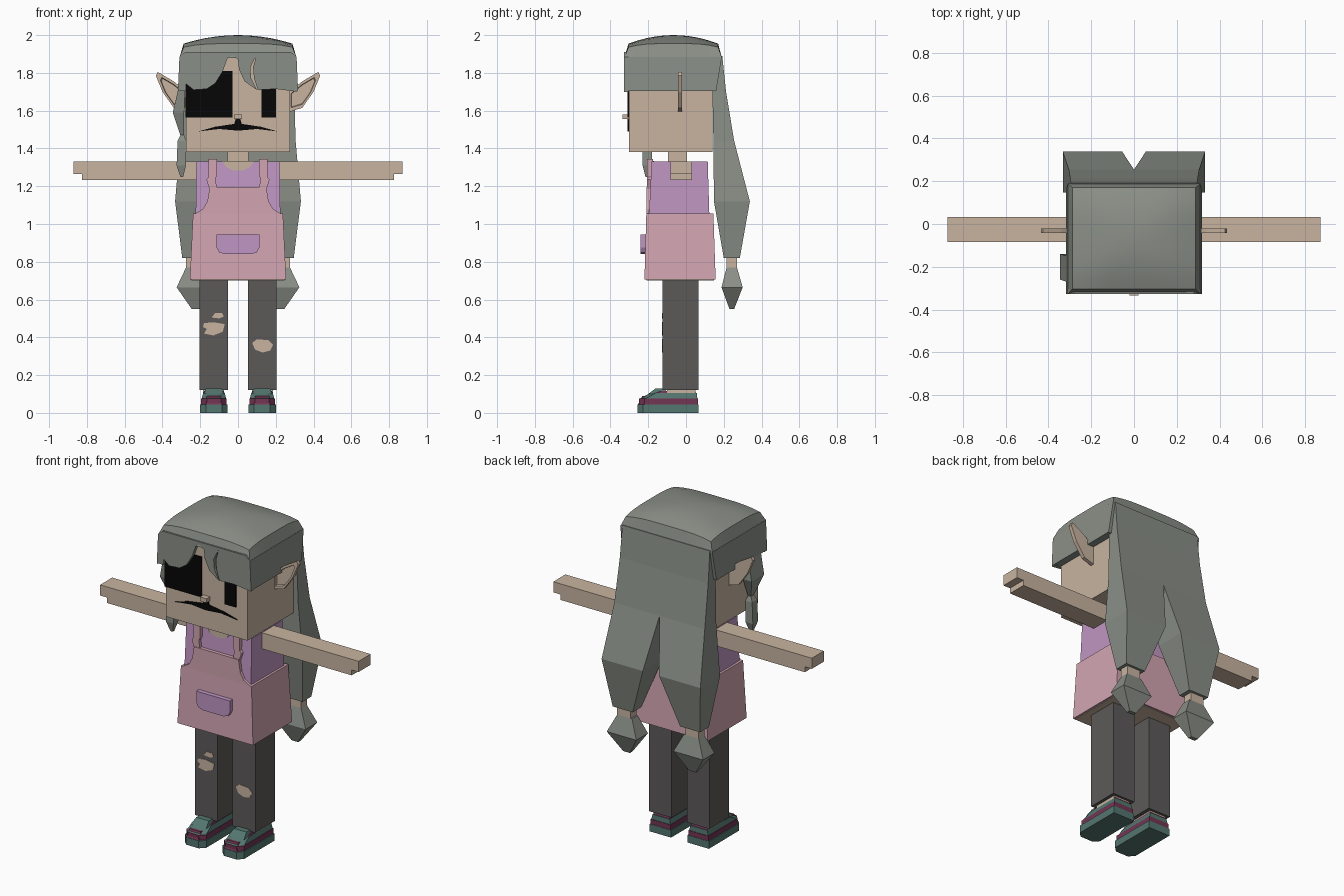
import bpy
import bmesh
from math import hypot, radians

cube = bpy.data.objects.get("Cube")
if cube:
    bpy.data.objects.remove(cube, do_unlink=True)


def material(name, hex_colour):
    """Flat material from an sRGB hex string."""
    parts = [int(hex_colour[i:i + 2], 16) / 255 for i in (0, 2, 4)]
    colour = [c / 12.92 if c < 0.04 else ((c + 0.055) / 1.055) ** 2.4 for c in parts] + [1]
    mat = bpy.data.materials.new(name)
    mat.use_nodes = True
    mat.diffuse_color = colour
    shader = next(n for n in mat.node_tree.nodes if n.type == "BSDF_PRINCIPLED")
    shader.inputs["Base Color"].default_value = colour
    shader.inputs["Roughness"].default_value = 0.9
    return mat


skin = material("skin", "c8b4a0")
hair = material("grey hair", "8a8f87")
pink = material("apron pink", "d2a5b2")
purple = material("shirt purple", "c096c3")
denim = material("dark denim", "5c5a59")
teal = material("shoe teal", "54766f")
maroon = material("shoe maroon", "733554")
black = material("eye black", "060606")


def finish(name, bm, mat, mirror=False):
    bmesh.ops.recalc_face_normals(bm, faces=bm.faces)
    mesh = bpy.data.meshes.new(name)
    bm.to_mesh(mesh)
    bm.free()
    mesh.materials.append(mat)
    obj = bpy.data.objects.new(name, mesh)
    bpy.context.collection.objects.link(obj)
    if mirror:
        obj.modifiers.new("Mirror", "MIRROR").use_mirror_merge = False
    return obj


def loft(name, mat, rings, mirror=False, toe=0):
    """Join rectangles (z, x min, x max, y min, y max); toe clips front corners."""
    bm = bmesh.new()
    loops = []
    for z, x0, x1, y0, y1 in rings:
        points = [(x0, y1), (x0, y0), (x1, y0), (x1, y1)]
        if toe:
            points[1:3] = [(x0, y0 + toe), (x0 + toe, y0), (x1 - toe, y0), (x1, y0 + toe)]
        loops.append([bm.verts.new((x, y, z)) for x, y in points])
    for low, high in zip(loops, loops[1:]):
        for i in range(len(low)):
            bm.faces.new((low[i - 1], low[i], high[i], high[i - 1]))
    bm.faces.new(loops[0])
    bm.faces.new(loops[-1])
    return finish(name, bm, mat, mirror)


def box(name, mat, x0, x1, y0, y1, z0, z1, mirror=False, toe=0):
    return loft(name, mat, [(z0, x0, x1, y0, y1), (z1, x0, x1, y0, y1)], mirror, toe)


def plate(name, mat, outline, front, back, mirror=False):
    """Extrude an (x, z) outline from front to back along y."""
    bm = bmesh.new()
    face = bm.faces.new([bm.verts.new((x, front, z)) for x, z in outline])
    made = bmesh.ops.extrude_face_region(bm, geom=[face])["geom"]
    for item in made:
        if isinstance(item, bmesh.types.BMVert):
            item.co.y = back
    return finish(name, bm, mat, mirror)


def both(half):
    """Complete a symmetrical outline from its +x half."""
    return half + [(-x, z) for x, z in reversed(half)]


# Head, neck and nose
box("head", skin, -.275, .275, -.302, .14, 1.38, 1.9)
box("neck", skin, -.055, .055, -.095, .005, 1.3, 1.4)
box("nose", skin, -.022, .022, -.335, -.3, 1.555, 1.58)

# Painted face
box("wide_eye", black, -.279, -.03, -.309, -.3, 1.565, 1.81)
box("narrow_eye", black, .125, .2, -.309, -.3, 1.565, 1.75)
plate("mouth", black, both([(.012, 1.555), (.02, 1.53), (.12, 1.515), (.21, 1.49), (.1, 1.503), (.01, 1.495)]),
      -.309, -.3)

# Pointed ears: rim around a recessed hollow
ear_outline = [(.26, 1.69), (.34, 1.755), (.425, 1.805), (.435, 1.785), (.4, 1.7), (.34, 1.615), (.26, 1.59)]
ear_mid = (.34, 1.69)
bm = bmesh.new()
rim = []
for scale, y in ((1, -.02), (1, -.043), (.75, -.043), (.7, -.03)):
    rim.append([bm.verts.new((ear_mid[0] + (x - ear_mid[0]) * scale, y,
                              ear_mid[1] + (z - ear_mid[1]) * scale)) for x, z in ear_outline])
for a, b in zip(rim, rim[1:]):
    for i in range(len(a)):
        bm.faces.new((a[i - 1], a[i], b[i], b[i - 1]))
bm.faces.new(rim[0])
bm.faces.new(rim[-1])
finish("ear", bm, skin, mirror=True)

# Domed hair cap with a bevelled edge
bm = bmesh.new()
bmesh.ops.create_grid(bm, x_segments=10, y_segments=10, size=1)
edges = [e for e in bm.edges if e.is_boundary]
rim_verts = [v for v in bmesh.ops.extrude_edge_only(bm, edges=edges)["geom"]
             if isinstance(v, bmesh.types.BMVert)]
outer = set(rim_verts)
for v in bm.verts:
    u, w = v.co.x, v.co.y
    if v in outer:
        v.co = (u * .31, -.069 + w * .259, 1.88)
    else:
        v.co = (u * .288, -.067 + w * .237, 2 - .045 * hypot(u * u, w * w))
cap = finish("hair_cap", bm, hair)
bpy.ops.object.select_all(action="DESELECT")
cap.select_set(True)
bpy.context.view_layer.objects.active = cap
bpy.ops.object.shade_smooth_by_angle(angle=radians(25))

# Hair over the temples
loft("hair_side", hair, [(1.705, .275, .318, -.328, .16), (1.885, .27, .31, -.328, .19)], mirror=True)

# Ragged fringe in two sweeps
plate("fringe_wide", hair, [(-.31, 1.885), (-.316, 1.7), (-.285, 1.75), (-.235, 1.71), (-.165, 1.715),
      (-.12, 1.745), (-.08, 1.81), (-.055, 1.88), (-.03, 1.895), (-.03, 1.91), (-.28, 1.91)], -.328, -.304)
plate("fringe_narrow", hair, [(-.03, 1.91), (-.03, 1.895), (0, 1.87), (.005, 1.82), (.035, 1.755), (.1, 1.71),
      (.07, 1.77), (.065, 1.83), (.1, 1.9), (.1, 1.91)], -.328, -.304)
plate("fringe_side", hair, [(.1, 1.91), (.1, 1.9), (.08, 1.83), (.085, 1.77), (.105, 1.71),
      (.2, 1.715), (.316, 1.7), (.31, 1.885), (.28, 1.91)], -.328, -.304)

# Thin tied lock beside the face
loft("face_lock", hair, [
    (1.25, -.305, -.29, -.215, -.2), (1.31, -.325, -.275, -.23, -.18), (1.44, -.32, -.275, -.23, -.18),
    (1.47, -.305, -.285, -.22, -.19), (1.59, -.345, -.285, -.26, -.14), (1.72, -.315, -.28, -.27, -.15)])

# Back hair splitting into two tied tails
loft("back_hair", hair, [
    (1.44, -.305, .305, .145, .255), (1.7, -.298, .298, .14, .212), (1.89, -.295, .295, .13, .192)])
loft("hair_tail", hair, [
    (.82, .16, .295, .2, .285), (1.12, .055, .333, .148, .338), (1.44, 0, .305, .145, .255)], mirror=True)
box("tail_band", skin, .185, .275, .215, .27, .76, .83, mirror=True)
loft("tail_tip", hair, [
    (.55, .2, .245, .23, .255), (.665, .125, .325, .188, .3), (.77, .175, .275, .215, .27)], mirror=True)

# Arms with a stepped hand
box("arm", skin, .2, .825, -.083, .033, 1.232, 1.33, mirror=True)
box("fingertips", skin, .82, .872, -.083, .033, 1.265, 1.33, mirror=True)

# Shirt and bare neckline
loft("shirt", purple, [(1, -.225, .225, -.198, .125), (1.332, -.22, .22, -.182, .115)])
plate("neckline", skin, both([(.085, 1.333), (.06, 1.3), (.025, 1.283)]), -.19, -.17)

# Apron: skirt, bib, straps and pocket
loft("apron_skirt", pink, [(.705, -.255, .255, -.22, .157), (1.055, -.238, .238, -.21, .145)])
box("skirt_lining", skin, -.245, .245, -.21, .147, .702, .72)
plate("apron_bib", pink, both([(.115, 1.195), (.15, 1.195), (.162, 1.12), (.185, 1.08), (.235, 1.05)]),
      -.21, -.17)
plate("apron_strap", pink, [(.11, 1.343), (.155, 1.343), (.155, 1.25), (.167, 1.235), (.15, 1.18),
      (.11, 1.18), (.12, 1.24), (.11, 1.26)], -.207, -.175, mirror=True)
plate("pocket", purple, both([(.113, .945), (.113, .875), (.1, .85), (.07, .84)]), -.24, -.212)

# Trouser legs with torn patches
box("trouser_leg", denim, .052, .204, -.125, .065, .122, .71, mirror=True)
plate("large_tear", skin, [(-.18, .475), (-.13, .48), (-.07, .47), (-.08, .43), (-.13, .41),
      (-.18, .42), (-.165, .445), (-.185, .455)], -.128, -.12)
plate("small_tear", skin, [(-.14, .505), (-.12, .53), (-.085, .53), (-.075, .51), (-.1, .5)], -.128, -.12)
plate("knee_tear", skin, [(.075, .37), (.1, .39), (.16, .385), (.185, .36), (.17, .33), (.13, .32),
      (.09, .335)], -.128, -.12)

# Layered shoes
box("ankle", skin, .075, .185, -.1, .05, .1, .13, mirror=True)
box("shoe_sole", teal, .055, .2, -.257, .065, 0, .045, mirror=True, toe=.03)
box("shoe_stripe", maroon, .06, .195, -.25, .063, .045, .075, mirror=True, toe=.03)
loft("shoe_upper", teal, [(.075, .063, .192, -.245, .06), (.105, .07, .185, -.19, .058)], mirror=True, toe=.03)
loft("toe_cap", maroon, [(.045, .085, .17, -.254, -.2), (.09, .09, .165, -.232, -.18)], mirror=True)
loft("shoe_collar", maroon, [(.1, .07, .185, -.19, .055), (.115, .075, .18, -.15, .05)], mirror=True, toe=.02)
loft("shoe_tongue", teal, [(.1, .075, .18, -.2, -.12), (.13, .085, .17, -.16, -.1)], mirror=True)
